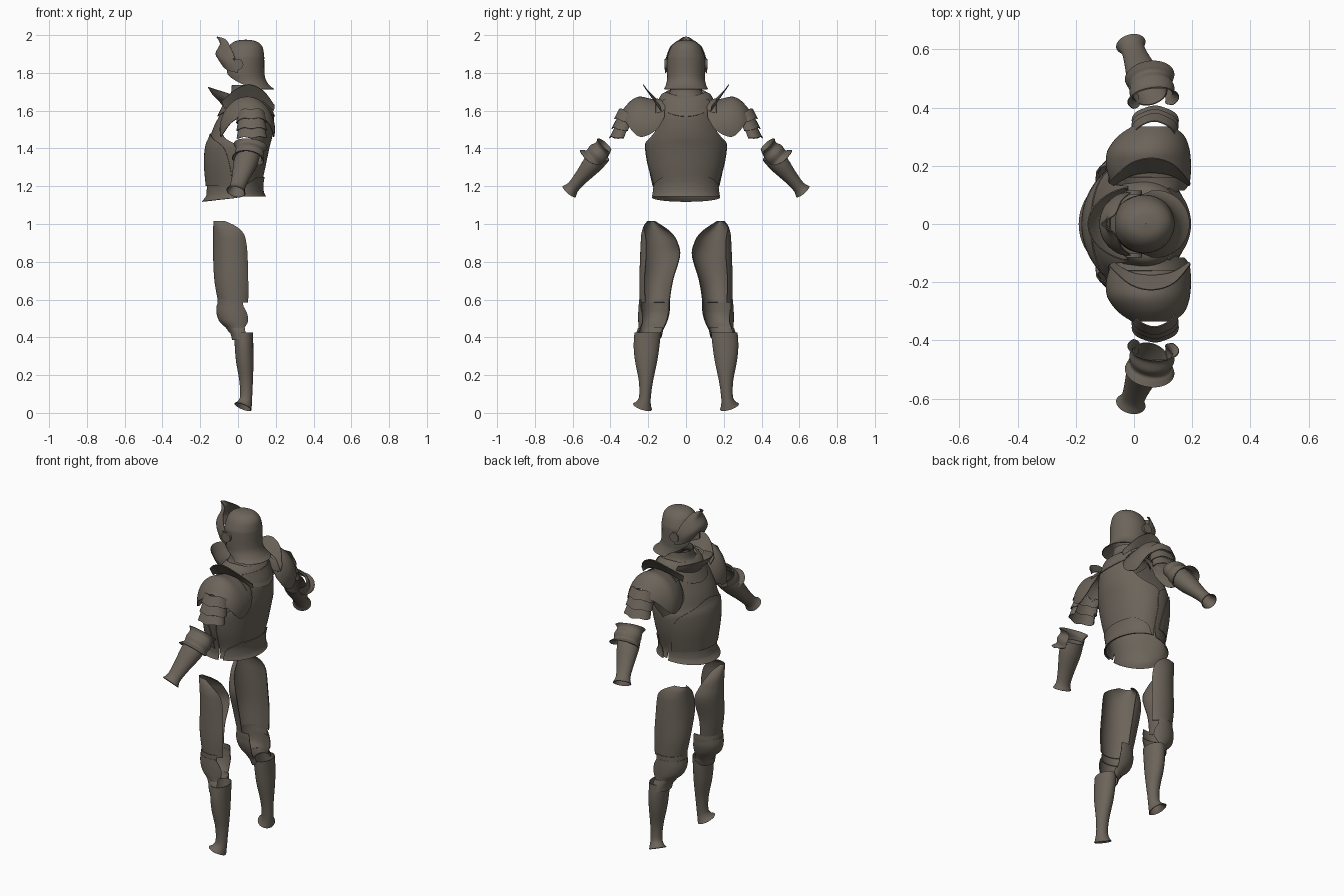
import bpy, bmesh, math
from mathutils import Vector, Matrix

steel = bpy.data.materials.new("dark_brown_steel")
steel.diffuse_color = (0.15, 0.128, 0.103, 1)


def spline(pts, n):
    """Catmull-Rom samples through tuples of any length."""
    out = []
    for i in range(len(pts) - 1):
        p0, p1, p2, p3 = pts[max(i - 1, 0)], pts[i], pts[i + 1], pts[min(i + 2, len(pts) - 1)]
        for k in range(n):
            t = k / n
            out.append(tuple(0.5 * (2 * b + (c - a) * t + (2 * a - 5 * b + 4 * c - d) * t * t
                                    + (3 * b - a - 3 * c + d) * t ** 3)
                             for a, b, c, d in zip(p0, p1, p2, p3)))
    return out + [tuple(pts[-1])]


def plate(name, rows, mirror, thick=0.004):
    """Thin smooth metal sheet from a grid of points."""
    bm = bmesh.new()
    g = [[bm.verts.new(p) for p in r] for r in rows]
    for a, b in zip(g, g[1:]):
        for i in range(len(a) - 1):
            bm.faces.new((a[i], a[i + 1], b[i + 1], b[i]))
    bmesh.ops.remove_doubles(bm, verts=bm.verts, dist=0.0008)
    bmesh.ops.recalc_face_normals(bm, faces=bm.faces)
    bmesh.ops.solidify(bm, geom=bm.faces[:], thickness=thick)
    me = bpy.data.meshes.new(name)
    bm.to_mesh(me)
    bm.free()
    return finish(bpy.data.objects.new(name, me), mirror)


def finish(ob, mirror):
    if ob.name not in bpy.context.collection.objects:
        bpy.context.collection.objects.link(ob)
    ob.data.materials.append(steel)
    bpy.ops.object.select_all(action='DESELECT')
    ob.select_set(True)
    bpy.context.view_layer.objects.active = ob
    bpy.ops.object.shade_smooth_by_angle(angle=math.radians(40))
    if mirror:
        m = ob.modifiers.new("other_side", 'MIRROR')
        m.use_axis = (False, True, False)
    return ob


def loft(name, rings, mirror=False, frame=None, warp=None, n=5, seg=40):
    """Rings are (s, cx, cy, rx, ry, start angle, end angle); 0 = back, 90 = +y, 180 = chest side."""
    rows = []
    for s, cx, cy, rx, ry, a0, a1 in spline(rings, n):
        row = []
        if a1 - a0 > 360:
            a0, a1 = (a0 + a1) / 2 - 180, (a0 + a1) / 2 + 180
        for i in range(seg + 1):
            a = math.radians(a0 + (a1 - a0) * i / seg)
            p = Vector((cx + rx * math.cos(a), cy + ry * math.sin(a), s))
            if warp:
                p = Vector(warp(*p))
            row.append(frame @ p if frame else p)
        rows.append(row)
    return plate(name, rows, mirror)


def along(a, b):
    """Frame at a with local z running to b and local x near world x."""
    a, b = Vector(a), Vector(b)
    z = (b - a).normalized()
    x = (Vector((1, 0, 0)) - z * z.x).normalized()
    y = z.cross(x)
    m = Matrix((x, y, z)).transposed().to_4x4()
    m.translation = a
    return m


def patch(name, rows, mirror):
    """Free-form sheet through a few control rows."""
    rows = [spline(r, 8) for r in rows]
    cols = [spline(c, 5) for c in zip(*rows)]
    return plate(name, list(zip(*cols)), mirror)


# Breastplate with armholes, and its reinforcing lower plate
def hem(x, y, z):
    return x, y, z - (0.02 * max(0, -x) / 0.19 if z < 1.17 else 0)

loft("breastplate", [
    (1.14, 0, 0, .19, .18, 92, 268), (1.17, 0, 0, .168, .172, 92, 268),
    (1.22, 0, 0, .165, .178, 90, 270), (1.32, 0, 0, .175, .205, 90, 270),
    (1.41, 0, 0, .168, .218, 90, 270), (1.46, 0, 0, .148, .21, 120, 240),
    (1.52, 0, 0, .126, .2, 134, 226), (1.59, .01, 0, .098, .19, 135, 225),
    (1.65, .03, 0, .08, .17, 130, 230)], warp=hem)
loft("lower_breastplate", [
    (1.2, 0, 0, .171, .18, 100, 260), (1.32, 0, 0, .181, .208, 105, 255),
    (1.41, 0, 0, .174, .22, 118, 242), (1.455, 0, 0, .157, .214, 150, 210),
    (1.48, 0, 0, .148, .21, 172, 188)])

# Backplate and waist flange
loft("backplate", [
    (1.15, 0, 0, .14, .175, -88, 88), (1.2, 0, 0, .126, .17, -90, 90),
    (1.31, 0, 0, .147, .2, -92, 92), (1.41, 0, 0, .168, .215, -90, 90),
    (1.46, 0, 0, .181, .212, -62, 62), (1.52, 0, 0, .189, .2, -47, 47),
    (1.59, 0, 0, .187, .19, -44, 44), (1.66, .02, 0, .14, .17, -46, 46)])
loft("waist_flange", [
    (1.145, 0, 0, .144, .179, -80, 80), (1.17, 0, 0, .133, .176, -78, 78),
    (1.21, 0, 0, .131, .177, -70, 70), (1.25, 0, 0, .137, .187, -40, 40)])

# Collar: dips at chest and back, lifted over the shoulders
loft("gorget", [
    (1.735, .045, 0, .078, .08, 0, 360), (1.69, .045, 0, .084, .09, 0, 360),
    (1.65, .045, 0, .115, .13, 0, 360), (1.57, .043, 0, .153, .16, 0, 360)],
    warp=lambda x, y, z: (x, y, z + (.055 * (y / .16) ** 2 if z < 1.68 else 0)), seg=56)

# Flared chin guard in front of the neck
loft("chin_guard", [
    (1.625, .045, 0, .122, .115, 108, 252), (1.655, .04, 0, .135, .12, 108, 252),
    (1.69, .03, 0, .16, .125, 108, 252), (1.725, .03, 0, .186, .13, 110, 250)],
    warp=lambda x, y, z: (x, y, z - .32 * max(0, x + .155) * max(0, (z - 1.625) / .1)))

# Helmet bowl with open face and flared tail
loft("helmet", [
    (1.976, .04, 0, .001, .001, -180, 180), (1.968, .04, 0, .055, .045, -180, 180),
    (1.94, .04, 0, .088, .077, -180, 180), (1.895, .037, 0, .101, .096, -180, 180),
    (1.865, .035, 0, .104, .1, -150, 150), (1.8, .033, 0, .107, .1, -148, 148),
    (1.765, .042, 0, .105, .1, -128, 128), (1.735, .06, 0, .106, .107, -104, 104),
    (1.715, .075, 0, .116, .116, -98, 98)], seg=56)

# Raised visor, given for one half and reflected
half = [
    [(-.11, 0, 1.992), (-.065, .03, 1.976), (-.04, .08, 1.937), (-.012, .104, 1.87)],
    [(-.092, 0, 1.953), (-.08, .05, 1.935), (-.045, .095, 1.895), (0, .107, 1.85)],
    [(-.115, 0, 1.9), (-.1, .056, 1.885), (-.055, .097, 1.855), (0, .107, 1.83)],
    [(-.085, 0, 1.86), (-.08, .05, 1.84), (-.052, .088, 1.815), (0, .106, 1.8)]]
patch("visor", [[(x, -y, z) for x, y, z in r[:0:-1]] + r for r in half], False)
bpy.ops.mesh.primitive_cylinder_add(vertices=32, radius=.028, depth=.014,
                                    location=(0, .108, 1.845), rotation=(math.pi / 2, 0, 0))
pivot = bpy.context.object
pivot.name = "visor_pivot"
bpy.ops.object.transform_apply(location=True, rotation=True)
finish(pivot, True)

# Shoulder plates: arches over the shoulder with front and back lobes
shoulder = along((.05, 0, 1.5), (.05, 1, 1.5))
loft("pauldron", [
    (.115, .01, 0, .125, .15, 205, 335), (.15, .005, 0, .138, .155, 182, 358),
    (.2, 0, 0, .146, .166, 170, 370), (.25, 0, 0, .142, .174, 168, 372),
    (.295, .008, 0, .12, .15, 182, 358), (.335, .015, 0, .085, .105, 212, 328)],
    True, shoulder)
loft("shoulder_lame", [
    (.11, .01, 0, .118, .168, 220, 320), (.135, .01, 0, .128, .162, 215, 325),
    (.16, .005, 0, .138, .165, 212, 328)], True, shoulder, n=3)
patch("shoulder_guard", [
    [(.188, .13, 1.6), (.13, .165, 1.65), (.06, .175, 1.667), (-.01, .165, 1.652), (-.07, .13, 1.61)],
    [(.192, .133, 1.62), (.135, .185, 1.68), (.06, .197, 1.7), (-.012, .185, 1.682), (-.08, .137, 1.635)],
    [(.193, .138, 1.63), (.135, .203, 1.705), (.06, .225, 1.74), (-.015, .205, 1.712), (-.085, .142, 1.65)]],
    True)

# Upper arm: three overlapping bands, hem lowered on the outside
arm = along((.07, .295, 1.595), (.073, .355, 1.455))
for i in range(3):
    s = .008 + i * .046
    loft("upper_arm_lame_%d" % (i + 1), [
        (s, 0, 0, .072, .06 - .008 * i, 150, 390), (s + .025, 0, 0, .076, .062 - .008 * i, 150, 390),
        (s + .05, 0, 0, .081, .064 - .008 * i, 150, 390)], True, arm,
        warp=lambda x, y, z: (x, y, z - y * 3 * max(0, z - .02) + .004 * math.cos(x * 75)), n=3)

# Elbow cup with rim and wing
elbow = along((.065, .43, 1.405), (.05, .5, 1.33))
loft("elbow_cup", [
    (-.008, 0, -.005, .09, .056, 140, 400), (.012, 0, 0, .074, .053, 130, 410),
    (.045, .003, 0, .078, .064, 130, 410), (.075, .003, 0, .072, .06, 130, 410),
    (.088, .003, -.004, .08, .068, 150, 390), (.1, .003, -.01, .086, .076, 175, 365)],
    True, elbow)

# Forearm tube with flared cuff
loft("forearm_plate", [
    (0, 0, 0, .062, .055, 0, 360), (.07, 0, 0, .062, .053, 0, 360),
    (.17, 0, 0, .047, .038, 0, 360), (.235, 0, 0, .041, .034, 0, 360),
    (.268, 0, 0, .052, .045, 0, 360)], True, along((.055, .45, 1.37), (-.01, .615, 1.175)))

# Thigh: half shell on front and outside
loft("thigh_plate", [
    (.585, -.015, .165, .09, .08, 40, 258), (.7, -.02, .157, .105, .09, 45, 260),
    (.83, -.025, .137, .107, .106, 45, 266), (.9, -.028, .14, .104, .1, 46, 256),
    (.95, -.032, .15, .1, .086, 52, 245), (.99, -.038, .168, .093, .056, 75, 235),
    (1.015, -.045, .178, .085, .028, 105, 215)], True)

# Knee: upper band, cup and lower band
loft("knee_upper_lame", [
    (.6, -.018, .167, .09, .083, 62, 288), (.57, -.018, .167, .092, .083, 60, 290),
    (.54, -.018, .168, .092, .08, 60, 290)], True, n=3)
loft("knee_cup", [
    (.575, -.018, .168, .094, .083, 65, 285), (.53, -.016, .17, .098, .083, 50, 290),
    (.485, -.01, .176, .089, .077, 45, 288), (.45, .002, .183, .066, .068, 60, 285),
    (.425, .01, .19, .056, .064, 75, 280)], True)
loft("knee_lower_lame", [
    (.45, .005, .186, .062, .068, 60, 290), (.415, .015, .196, .053, .07, 65, 285),
    (.385, .024, .203, .056, .07, 110, 230)], True)

# Shin tube with flared hem, lowest at the inner back
loft("shin_plate", [
    (.425, .03, .203, .05, .07, 0, 360), (.35, .032, .209, .049, .068, 0, 360),
    (.27, .036, .211, .046, .058, 0, 360), (.17, .043, .212, .036, .038, 0, 360),
    (.09, .043, .217, .032, .031, 0, 360), (.055, .036, .224, .037, .038, 0, 360),
    (.032, .026, .23, .045, .05, 0, 360)], True,
    warp=lambda x, y, z: (x, y, z - (.4 * (x - .026) + .3 * (.228 - y)) * max(0, (.12 - z) / .09)))
